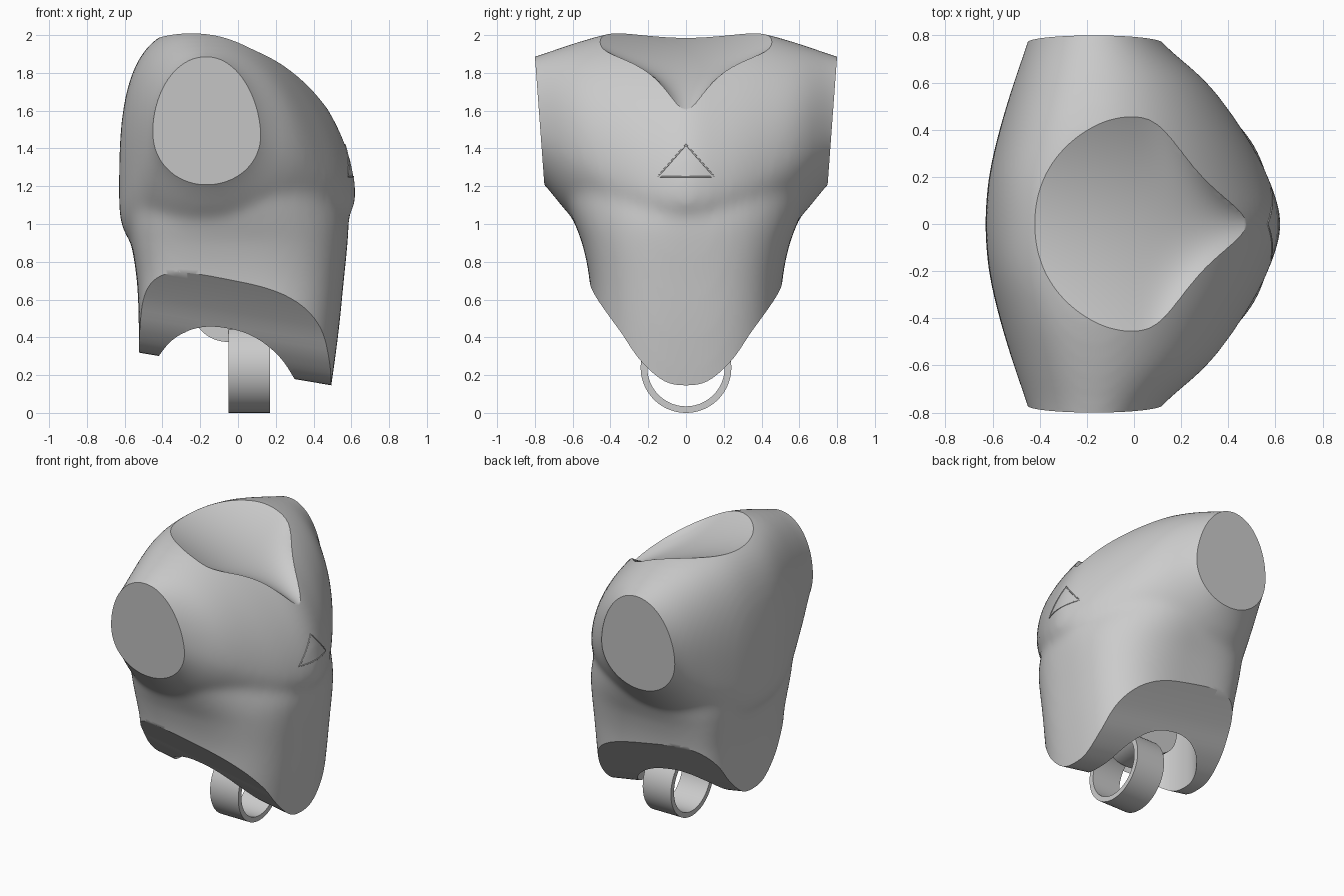
import bpy, bmesh, math
from mathutils import Vector

cube = bpy.data.objects.get("Cube")
if cube:
    bpy.data.objects.remove(cube)

grey = bpy.data.materials.new("plain_grey")
grey.use_nodes = True
grey.diffuse_color = (0.6, 0.6, 0.6, 1)
grey.node_tree.nodes["Principled BSDF"].inputs["Base Color"].default_value = (0.6, 0.6, 0.6, 1)


def to_object(name, bm):
    bmesh.ops.recalc_face_normals(bm, faces=bm.faces)
    mesh = bpy.data.meshes.new(name)
    bm.to_mesh(mesh)
    bm.free()
    mesh.materials.append(grey)
    ob = bpy.data.objects.new(name, mesh)
    bpy.context.collection.objects.link(ob)
    return ob


def loft(bm, rings):
    """Skin a list of closed rings and cap both ends."""
    rows = [[bm.verts.new(p) for p in ring] for ring in rings]
    n = len(rows[0])
    for a, b in zip(rows, rows[1:]):
        for i in range(n):
            bm.faces.new((a[i], a[(i + 1) % n], b[(i + 1) % n], b[i]))
    bm.faces.new(rows[0])
    bm.faces.new(rows[-1])


def blend(keys, t):
    """Smoothly interpolate rows of numbers keyed on their first value."""
    for i in range(len(keys) - 1):
        if t <= keys[i + 1][0]:
            break
    a, b = keys[i], keys[i + 1]
    p, q = keys[max(i - 1, 0)], keys[min(i + 2, len(keys) - 1)]
    h = b[0] - a[0]
    u = min(max((t - a[0]) / h, 0), 1)
    out = []
    for k in range(1, len(a)):
        m0 = (b[k] - p[k]) / (b[0] - p[0]) * h
        m1 = (q[k] - a[k]) / (q[0] - a[0]) * h
        out.append((2*u**3 - 3*u**2 + 1) * a[k] + (u**3 - 2*u**2 + u) * m0
                   + (3*u**2 - 2*u**3) * b[k] + (u**3 - u**2) * m1)
    return out


def oval(angle, left, right, down, up, n):
    """Point on a superellipse with a different radius on each side."""
    c, s = math.cos(angle), math.sin(angle)
    u = math.copysign(abs(c) ** (2 / n), c) * (right if c > 0 else left)
    v = math.copysign(abs(s) ** (2 / n), s) * (up if s > 0 else down)
    return u, v


ANGLES = [math.tau * (i + 0.5) / 96 for i in range(96)]

# Shoulders and chest: half width, back, front, bottom, top, centre x, centre z, roundness front/back
shoulder_keys = [
    (0.0, -0.63, 0.625, 0.8, 2.045, -0.15, 1.15, 1.75, 3.0),
    (0.2, -0.615, 0.57, 0.81, 2.035, -0.15, 1.17, 1.75, 3.0),
    (0.4, -0.57, 0.46, 0.87, 2.01, -0.15, 1.25, 1.8, 2.7),
    (0.6, -0.51, 0.31, 1.03, 1.955, -0.16, 1.38, 1.9, 2.3),
    (0.78, -0.45, 0.11, 1.24, 1.895, -0.168, 1.49, 2.0, 2.0),
    (0.9, -0.42, 0.03, 1.33, 1.86, -0.17, 1.52, 2.0, 2.0)]
shoulder_keys = [(-k[0], *k[1:]) for k in shoulder_keys[:0:-1]] + shoulder_keys
rings = []
for j in range(37):
    y = -0.9 + 0.05 * j
    xb, xf, zb, zt, cx, cz, nf, nb = blend(shoulder_keys, y)
    ring = []
    for a in ANGLES:
        n = nb if math.cos(a) < 0 else (nf if math.sin(a) > 0 else 2.0)
        u, v = oval(a, cx - xb, xf - cx, cz - zb, zt - cz, n)
        ring.append((cx + u, y, cz + v))
    rings.append(ring)
bm = bmesh.new()
loft(bm, rings)

# Waist: height, back, front, half width, roundness front/back
waist_keys = [
    (-0.1, -0.52, 0.455, 0.46, 2.7, 4.5), (0.15, -0.525, 0.495, 0.49, 2.7, 4.5),
    (0.45, -0.525, 0.535, 0.5, 2.7, 4.5), (0.7, -0.535, 0.56, 0.51, 2.7, 4.5),
    (0.9, -0.565, 0.58, 0.55, 2.5, 4.2), (1.03, -0.585, 0.585, 0.6, 2.2, 3.6),
    (1.17, -0.59, 0.55, 0.64, 2.0, 3.0), (1.35, -0.58, 0.48, 0.6, 2.0, 2.5),
    (1.5, -0.5, 0.4, 0.42, 2.0, 2.0)]
rings = []
for j in range(33):
    z = -0.1 + 0.05 * j
    xb, xf, w, nf, nb = blend(waist_keys, z)
    ring = []
    for a in ANGLES:
        u, v = oval(a, -xb, xf, w, w, nb if math.cos(a) < 0 else nf)
        ring.append((u, v, z))
    rings.append(ring)
loft(bm, rings)
torso = to_object("torso", bm)

# Merge both volumes into one soft skin
remesh = torso.modifiers.new("merge", 'REMESH')
remesh.mode = 'VOXEL'
remesh.voxel_size = 0.022
soft = torso.modifiers.new("soften", 'SMOOTH')
soft.factor = 0.5
soft.iterations = 24


def cut(name, bm):
    ob = to_object(name, bm)
    ob.hide_render = True
    ob.hide_set(True)
    mod = torso.modifiers.new(name, 'BOOLEAN')
    mod.operation = 'DIFFERENCE'
    mod.solver = 'EXACT'
    mod.object = ob
    return ob


def sheet(height, depth, half_y):
    """Solid bounded on one side by the surface z = height(x, y)."""
    bm = bmesh.new()
    n = 48
    ids = [(-0.8 + 1.6 * i / n, half_y * (2 * j / n - 1)) for i in range(n + 1) for j in range(n + 1)]
    layers = [[bm.verts.new((x, y, height(x, y) + d)) for x, y in ids] for d in (0, depth)]
    for layer in layers:
        for i in range(n):
            for j in range(n):
                k = i * (n + 1) + j
                bm.faces.new((layer[k], layer[k + 1], layer[k + n + 2], layer[k + n + 1]))
    bm.verts.index_update()
    bm.verts.ensure_lookup_table()
    size = len(ids)
    for e in [e for e in bm.edges if e.is_boundary]:
        a, b = (v.index for v in e.verts)
        if a < size:
            bm.faces.new((bm.verts[a], bm.verts[b], bm.verts[b + size], bm.verts[a + size]))
    return bm


# Neck opening: a gently domed slope with a groove that narrows to the front
def neck_height(x, y):
    t = x + 0.42
    return 1.985 - 0.2 * t - 0.25 * t * abs(t) + (0.5 + 65 * max(x, 0) ** 3) * y * y


# Hip line: a saddle that rises to each side
hip_keys = [(0, 0.23), (0.12, 0.255), (0.25, 0.37), (0.35, 0.51), (0.5, 0.685), (0.8, 1.0)]
hip_keys = [(-k[0], k[1]) for k in hip_keys[:0:-1]] + hip_keys


def hip_height(x, y):
    return blend(hip_keys, y)[0] - 0.17 * x


cutters = [cut("neck_cutter", sheet(neck_height, 2, 0.62)),
           cut("hip_cutter", sheet(hip_height, -2, 0.68))]

# Flat arm ends, leaning slightly outwards to the top
for side in (-1, 1):
    bm = bmesh.new()
    lean = [(side * (0.75 + 0.0735 * (z - 1.21)), z) for z in (0.5, 2.5)]
    profile = lean + [(side * 1.5, 2.5), (side * 1.5, 0.5)]
    loft(bm, [[(x, y, z) for y, z in profile] for x in (-1, 1)])
    cutters.append(cut("arm_cutter", bm))

# Hollow underneath
bm = bmesh.new()
rings = []
for z in (-0.2, 0.8):
    ring = []
    for a in ANGLES:
        u, v = oval(a, 0.36, 0.36, 0.3, 0.3, 2.4)
        ring.append((-0.06 + u, v, z))
    rings.append(ring)
loft(bm, rings)
cutters.append(cut("hollow_cutter", bm))

# Bake the torso and drop the cutters
graph = bpy.context.evaluated_depsgraph_get()
torso_mesh = bpy.data.meshes.new_from_object(torso.evaluated_get(graph))
torso.modifiers.clear()
torso.data = torso_mesh
torso_mesh.materials.clear()
torso_mesh.materials.append(grey)
for ob in cutters:
    bpy.data.objects.remove(ob)

# Ring below the hips
bm = bmesh.new()
rings = [[(x, r * math.cos(a), 0.24 + r * math.sin(a)) for a in ANGLES]
         for r, x in ((0.24, -0.05), (0.24, 0.17), (0.205, 0.17), (0.205, -0.05), (0.24, -0.05))]
loft(bm, rings)
bmesh.ops.delete(bm, geom=[f for f in bm.faces if len(f.verts) > 4], context='FACES')
bmesh.ops.remove_doubles(bm, verts=bm.verts, dist=0.0001)
ring_ob = to_object("hip_ring", bm)

# Rounded block inside the hollow that carries the ring
bm = bmesh.new()
rings = []
for y in (-0.13, 0.13):
    outline = [oval(a, 0.21, 0.2, 0.22, 0.22, 2.2) for a in ANGLES]
    rings.append([(u - 0.04, y, v + 0.595) for u, v in outline])
loft(bm, rings)
joint = to_object("hip_joint", bm)

# Fine triangular trim following the chest
curve = bpy.data.curves.new("chest_trim", 'CURVE')
curve.dimensions = '3D'
curve.bevel_depth = 0.004
curve.materials.append(grey)
corners = [Vector(c) for c in ((-0.15, 1.25), (0.15, 1.25), (0, 1.42))]
path = []
for i in range(3):
    for k in range(8):
        y, z = corners[i].lerp(corners[(i + 1) % 3], k / 8)
        path.append(torso.ray_cast((2, y, z), (-1, 0, 0))[1])
spline = curve.splines.new('POLY')
spline.points.add(len(path) - 1)
for point, co in zip(spline.points, path):
    point.co = (*co, 1)
spline.use_cyclic_u = True
trim = bpy.data.objects.new("chest_trim", curve)
bpy.context.collection.objects.link(trim)

# Smooth shading with crisp cut edges
for ob in (torso, ring_ob, joint):
    bpy.ops.object.select_all(action='DESELECT')
    ob.select_set(True)
    bpy.context.view_layer.objects.active = ob
    bpy.ops.object.shade_smooth_by_angle(angle=math.radians(35))
